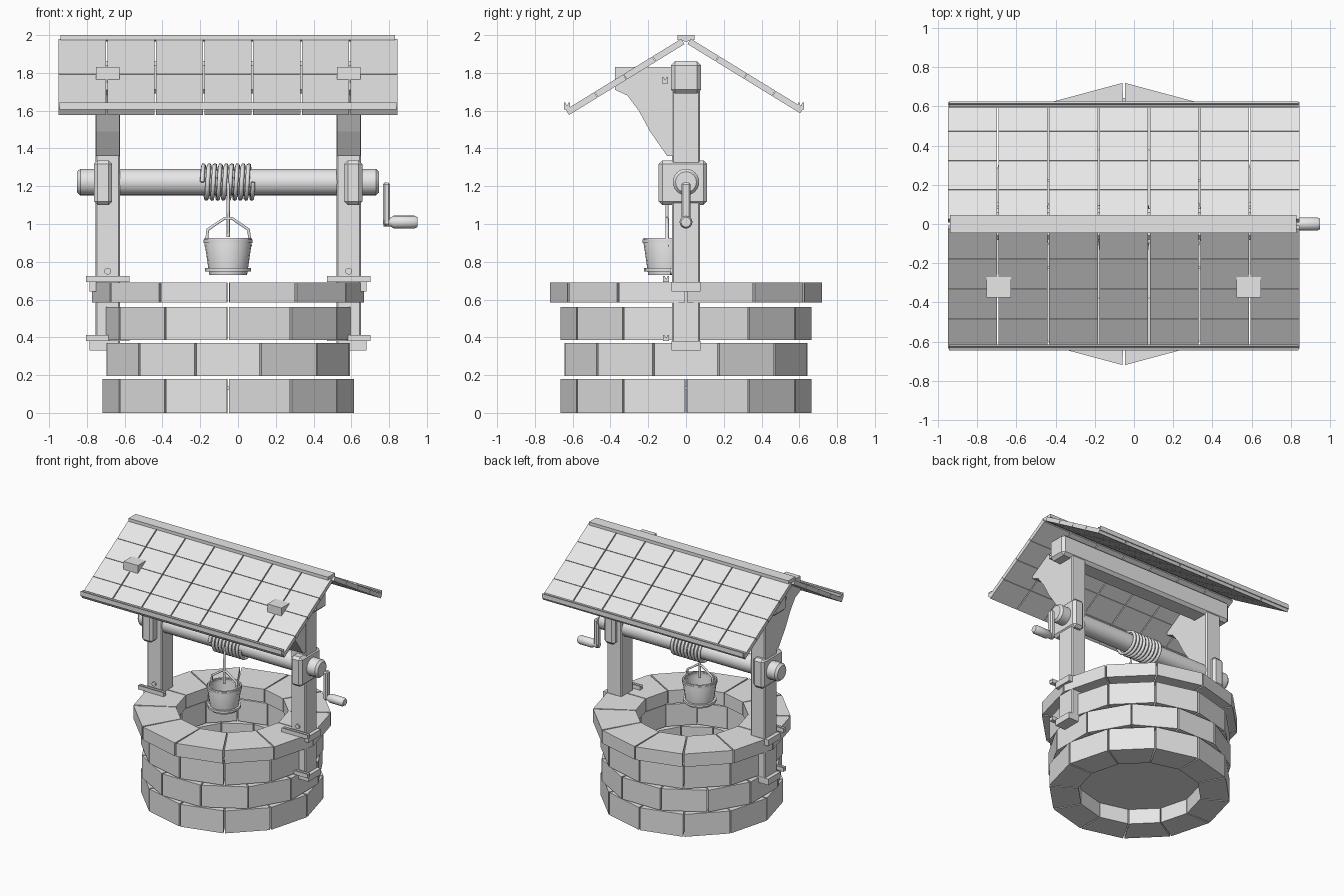
import bpy, bmesh
from math import sin, cos, pi, radians

cube = bpy.data.objects.get("Cube")
if cube:
    bpy.data.objects.remove(cube)

CX = -0.052          # middle of the well along x
SIDES = (-1, 1)

grey = bpy.data.materials.new("light_grey")
grey.use_nodes = True
grey.diffuse_color = (0.8, 0.8, 0.8, 1)
grey.node_tree.nodes["Principled BSDF"].inputs["Base Color"].default_value = (0.8, 0.8, 0.8, 1)


def finish(name, bm, bevel=0, smooth=False):
    bmesh.ops.recalc_face_normals(bm, faces=bm.faces)
    mesh = bpy.data.meshes.new(name)
    bm.to_mesh(mesh)
    bm.free()
    mesh.materials.append(grey)
    ob = bpy.data.objects.new(name, mesh)
    bpy.context.collection.objects.link(ob)
    if bevel:
        mod = ob.modifiers.new("bevel", "BEVEL")
        mod.width = bevel
        mod.segments = 1
    if smooth:
        bpy.ops.object.select_all(action="DESELECT")
        ob.select_set(True)
        bpy.context.view_layer.objects.active = ob
        bpy.ops.object.shade_smooth_by_angle(angle=radians(40))
    return ob


def loft(bm, a, b):
    """Closed solid between two matching polygons."""
    va, vb = [bm.verts.new(p) for p in a], [bm.verts.new(p) for p in b]
    bm.faces.new(va)
    bm.faces.new(vb[::-1])
    for i in range(len(va)):
        j = (i + 1) % len(va)
        bm.faces.new((va[i], vb[i], vb[j], va[j]))


def prisms(name, parts, bevel=0):
    """Each part is a (y, z) outline pulled from x0 to x1."""
    bm = bmesh.new()
    for pts, x0, x1 in parts:
        loft(bm, [(x0, y, z) for y, z in pts], [(x1, y, z) for y, z in pts])
    return finish(name, bm, bevel)


def box(name, x0, x1, y0, y1, z0, z1, bevel=0):
    x0, x1 = sorted((x0, x1))
    return prisms(name, [([(y0, z0), (y1, z0), (y1, z1), (y0, z1)], x0, x1)], bevel)


def lathe(name, profile, origin, axis="z", n=24, closed=False):
    """Turn (radius, height) points about an axis through origin."""
    bm = bmesh.new()
    rings = []
    for r, h in profile:
        ring = []
        for k in range(n):
            u, v = r * cos(2 * pi * k / n), r * sin(2 * pi * k / n)
            p = {"z": (u, v, h), "x": (h, u, v), "y": (u, h, v)}[axis]
            ring.append(bm.verts.new([a + b for a, b in zip(p, origin)]))
        rings.append(ring)
    pairs = list(zip(rings, rings[1:])) + ([(rings[-1], rings[0])] if closed else [])
    for a, b in pairs:
        for k in range(n):
            j = (k + 1) % n
            bm.faces.new((a[k], a[j], b[j], b[k]))
    if not closed:
        bm.faces.new(rings[0])
        bm.faces.new(rings[-1])
    return finish(name, bm, smooth=True)


def rod(name, pts, radius):
    """Round rod along a path, turned into a mesh."""
    curve = bpy.data.curves.new(name, "CURVE")
    curve.dimensions = "3D"
    curve.bevel_depth = radius
    curve.bevel_resolution = 1
    curve.use_fill_caps = True
    spline = curve.splines.new("POLY")
    spline.points.add(len(pts) - 1)
    for point, p in zip(spline.points, pts):
        point.co = (*p, 1)
    curve.materials.append(grey)
    ob = bpy.data.objects.new(name, curve)
    bpy.context.collection.objects.link(ob)
    bpy.ops.object.select_all(action="DESELECT")
    ob.select_set(True)
    bpy.context.view_layer.objects.active = ob
    bpy.ops.object.convert(target="MESH")


def channel(name, y, z, x0, x1, w=0.016, h=0.036):
    """Small notched strip running along x."""
    pts = [(-w, 0), (w, 0), (w, h), (w / 2, h), (0, h / 2), (-w / 2, h), (-w, h)]
    prisms(name, [([(y + a, z + b) for a, b in pts], x0, x1)])


# Stone courses: twelve wedges each, every second course turned half a stone
def course(name, z0, z1, r_in, r_out, turn, gap=0.008):
    bm = bmesh.new()
    for k in range(12):
        a, b = [turn + 2 * pi * (k + i) / 12 + g for i, g in ((0, gap), (1, -gap))]
        outline = [(r_in, a), (r_out, a), (r_out, b), (r_in, b)]
        low, high = [[(CX + r * cos(t), r * sin(t), z) for r, t in outline] for z in (z0, z1)]
        loft(bm, low, high)
    finish(name, bm)


half = pi / 12
course("stone_course_bottom", 0, 0.18, 0.45, 0.665, 0)
course("stone_course_second", 0.195, 0.37, 0.45, 0.665, half)
course("stone_course_third", 0.385, 0.56, 0.45, 0.665, 0)
course("stone_cap", 0.585, 0.69, 0.41, 0.72, 0)
lathe("well_floor", [(0.46, 0.12), (0.46, 0.14)], (CX, 0, 0))

# Posts with their braces, collars, bearings and bolts
brace = [(-0.375, 1.83), (-0.06, 1.83), (-0.06, 1.36), (-0.10, 1.36), (-0.19, 1.49),
         (-0.25, 1.6), (-0.31, 1.68), (-0.375, 1.71)]
for s, side in zip(SIDES, ("right", "left")):
    px = CX + s * 0.638
    box(side + "_post", px - 0.065, px + 0.065, -0.075, 0.075, 0.34, 1.8, 0.008)
    prisms(side + "_brace", [(brace, px - 0.063, px + 0.063)])
    box(side + "_bearing", CX + s * 0.614, CX + s * 0.711, -0.145, 0.112, 1.1, 1.337, 0.02)
    for z, level in ((0.33, "lower"), (0.643, "upper")):
        box(f"{side}_{level}_collar", CX + s * 0.62, CX + s * 0.733, -0.077, 0.077, z, z + 0.05)
        channel(f"{side}_{level}_strap", -0.105, z + 0.05, px - 0.115, px + 0.115, h=0.032)
    channel(side + "_beam_strap", -0.11, 1.745, px - 0.115, px + 0.115, h=0.032)
    lathe(side + "_bolt", [(0.018, -0.085), (0.018, -0.07)], (px, 0, 0.75), "y", 12)

box("top_beam", CX - 0.79, CX + 0.79, -0.08, 0.08, 1.69, 1.862, 0.022)

# Roof: seven planks by four rows on each slope
SX, SZ = 0.852, -0.523          # downhill direction
X0, X1, THICK = -0.953, 0.849, 0.033
step = (X1 - X0) / 7
for s, length, name in ((-1, 0.75, "front"), (1, 0.733, "back")):
    boards = []
    row = (length - 0.03) / 4
    for k in range(7):
        for r in range(4):
            t0 = 0.03 + r * row
            t1 = t0 + row - 0.003
            top = [(SX * t, 1.996 + SZ * t) for t in (t0, t1)]
            low = [(y + SZ * THICK, z - SX * THICK) for y, z in reversed(top)]
            outline = [(s * y, z) for y, z in top + low]
            boards.append((outline, X0 + k * step + 0.004, X0 + (k + 1) * step - 0.004))
    prisms(name + "_roof_planks", boards)
channel("front_eave_strip", -0.63, 1.606, -0.945, 0.84)
channel("back_eave_strip", 0.608, 1.606, -0.945, 0.84)
prisms("ridge_cap", [([(-0.045, 1.975), (0, 1.965), (0.045, 1.975), (0.045, 2), (-0.045, 2)],
                      -0.94, 0.83)])

# Axle and crank
AZ = 1.222
lathe("axle", [(0.055, -0.852), (0.07, -0.835), (0.07, 0.73), (0.055, 0.747)], (0, 0, AZ), "x")
box("crank_arm", 0.768, 0.806, -0.025, 0.025, 0.99, 1.22, 0.01)
lathe("crank_handle", [(0.022, 0.77), (0.024, 0.81), (0.034, 0.825), (0.034, 0.935), (0.026, 0.95)],
      (0, 0, 1.01), "x", 16)

# Rope wound round the axle and hanging to the bucket
TURNS, SEG = 9, 20
coil = []
for i in range(TURNS * SEG + 1):
    a = 2 * pi * i / SEG
    coil.append((-0.19 + 0.27 * i / (TURNS * SEG), -0.088 * cos(a), AZ + 0.088 * sin(a)))
rod("rope_coil", coil, 0.012)
BY = -0.1
rod("hanging_rope", [(CX, BY + 0.012, AZ), (CX, BY, 1.12), (CX, BY, 0.93)], 0.009)

# Bucket with hoops and bail
lathe("bucket", [(0.09, 0.75), (0.1, 0.73), (0.127, 0.915), (0.124, 0.925), (0.113, 0.925),
                 (0.098, 0.765)], (CX, BY, 0), n=20)
for z, r, name in ((0.757, 0.115, "lower_hoop"), (0.908, 0.123, "upper_hoop")):
    lathe("bucket_" + name, [(r - 0.015, z - 0.009), (r + 0.007, z - 0.009),
                             (r + 0.007, z + 0.009), (r - 0.015, z + 0.009)],
          (CX, BY, 0), n=20, closed=True)
bail = [(0.118, 0.88), (0.108, 0.97), (0.02, 1.03)]
rod("bucket_bail", [(CX - x, BY, z) for x, z in bail] + [(CX + x, BY, z) for x, z in bail[::-1]], 0.009)
